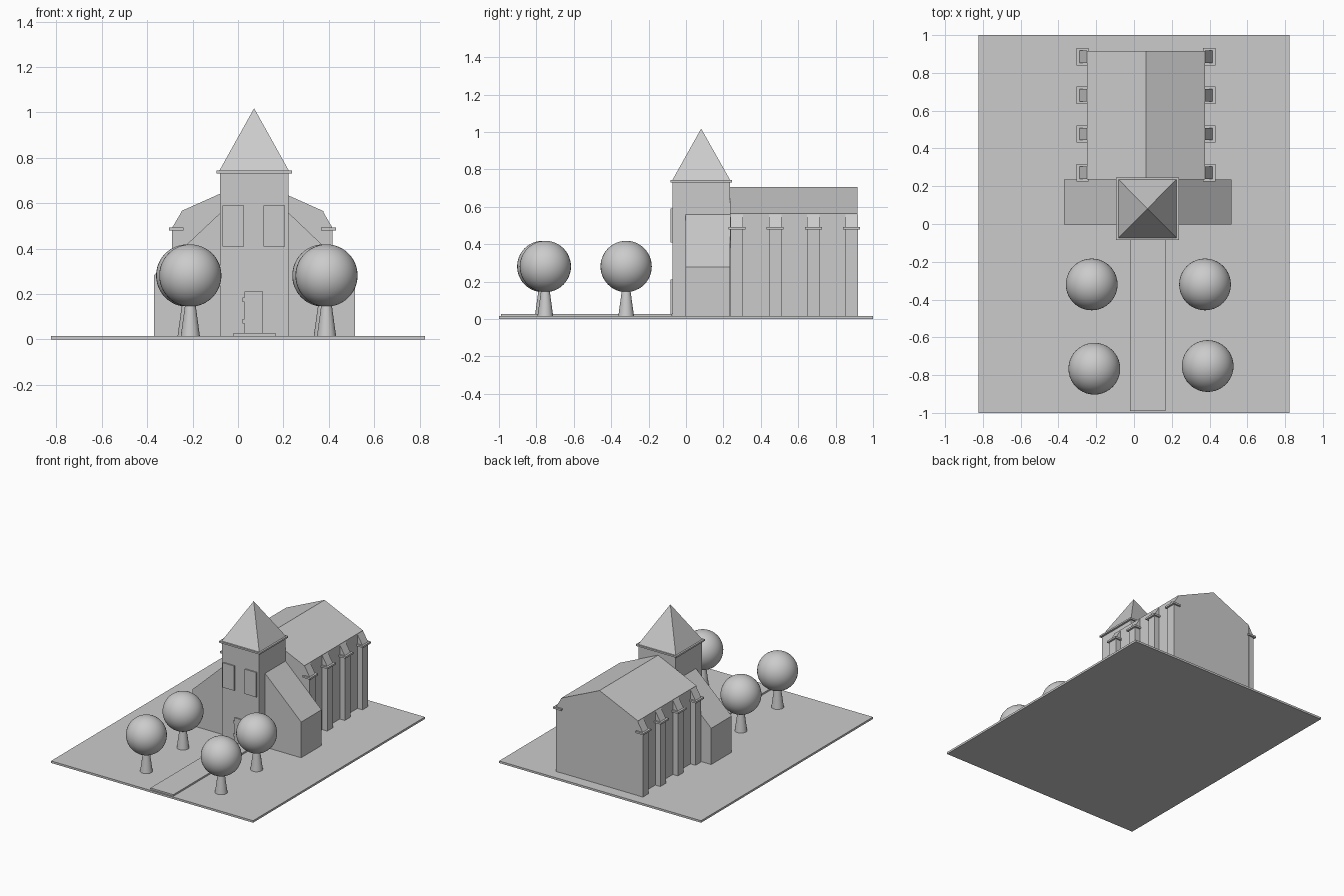
import bpy
import bmesh

cube = bpy.data.objects.get("Cube")
if cube:
    bpy.data.objects.remove(cube, do_unlink=True)

grey = bpy.data.materials.new("plain_grey")
grey.use_nodes = True
colour = (0.6, 0.6, 0.6, 1)
grey.diffuse_color = colour
grey.node_tree.nodes["Principled BSDF"].inputs["Base Color"].default_value = colour


def finish(name, bm, smooth=False):
    bmesh.ops.recalc_face_normals(bm, faces=bm.faces)
    for f in bm.faces:
        f.smooth = smooth
    mesh = bpy.data.meshes.new(name)
    bm.to_mesh(mesh)
    bm.free()
    mesh.materials.append(grey)
    obj = bpy.data.objects.new(name, mesh)
    bpy.context.collection.objects.link(obj)
    return obj


def prism(name, profile, y0, y1):
    """Extrude an x-z profile from y0 to y1."""
    bm = bmesh.new()
    face = bm.faces.new([bm.verts.new((x, y0, z)) for x, z in profile])
    ext = bmesh.ops.extrude_face_region(bm, geom=[face])
    for v in ext["geom"]:
        if isinstance(v, bmesh.types.BMVert):
            v.co.y = y1
    return finish(name, bm)


def box(name, x0, x1, y0, y1, z0, z1):
    return prism(name, [(x0, z0), (x1, z0), (x1, z1), (x0, z1)], y0, y1)


def tree(name, x, y):
    # Tapered trunk under a round crown
    bm = bmesh.new()
    bmesh.ops.create_cone(bm, cap_ends=True, segments=24, radius1=0.042,
                          radius2=0.02, depth=0.16)
    bmesh.ops.translate(bm, verts=bm.verts, vec=(x, y, GROUND + 0.08))
    trunk = finish(name + "_trunk", bm, True)
    bm = bmesh.new()
    bmesh.ops.create_uvsphere(bm, u_segments=40, v_segments=24, radius=0.137)
    bmesh.ops.translate(bm, verts=bm.verts, vec=(x, y, 0.281))
    finish(name + "_crown", bm, True)
    bpy.ops.object.select_all(action="DESELECT")
    trunk.select_set(True)
    bpy.context.view_layer.objects.active = trunk
    bpy.ops.object.shade_smooth_by_angle()


GROUND = 0.015
box("ground_slab", -0.823, 0.823, -1, 1, 0, GROUND)
box("path", -0.02, 0.166, -0.99, -0.075, GROUND, 0.027)

# Nave with gabled roof
LEFT, RIGHT, FRONT, BACK, EAVE = -0.25, 0.376, 0.235, 0.917, 0.565
MID = (LEFT + RIGHT) / 2
box("nave_walls", LEFT, RIGHT, FRONT, BACK, GROUND, EAVE)
prism("nave_roof", [(LEFT, EAVE), (RIGHT, EAVE), (MID, 0.705)], FRONT, BACK)

# Buttresses with caps and sloping tops along both sides
for side, wall, s in (("right", LEFT, -1), ("left", RIGHT, 1)):
    for i in range(4):
        y = 0.272 + i * 0.2045
        tag = f"{side}_buttress_{i + 1}"
        out = wall + s * 0.041
        prism(tag, [(wall, GROUND), (out, GROUND), (out, 0.49), (wall, EAVE - 0.005)],
              y - 0.033, y + 0.033)
        box(tag + "_cap", wall - s * 0.01, wall + s * 0.055,
            y - 0.046, y + 0.046, 0.479, 0.492)

# Lean-to wings either side of the tower
prism("left_wing", [(0.22, GROUND), (0.516, GROUND), (0.516, 0.278), (0.22, 0.56)],
      -0.002, FRONT)
prism("right_wing", [(-0.08, GROUND), (-0.37, GROUND), (-0.37, 0.282), (-0.08, 0.555)],
      -0.002, FRONT)

# Tower, cornice and spire
box("tower", -0.08, 0.222, -0.073, 0.235, GROUND, 0.735)
box("tower_cornice", -0.095, 0.237, -0.084, 0.246, 0.731, 0.743)
bm = bmesh.new()
apex = bm.verts.new((0.071, 0.081, 1.018))
ring = [bm.verts.new((x, y, 0.743)) for x, y in
        ((-0.082, -0.073), (0.224, -0.073), (0.224, 0.236), (-0.082, 0.236))]
bm.faces.new(ring)
for i in range(4):
    bm.faces.new((ring[i], ring[(i + 1) % 4], apex))
finish("spire", bm)

# Windows, door and hinges on the tower front
for side, x in (("right", -0.068), ("left", 0.112)):
    box(side + "_window", x, x + 0.094, -0.082, -0.073, 0.408, 0.59)
box("door", 0.028, 0.11, -0.082, -0.073, 0.027, 0.21)
for name, z in (("lower_hinge", 0.08), ("upper_hinge", 0.175)):
    box(name, 0.02, 0.03, -0.082, -0.073, z - 0.01, z + 0.01)

# Trees flanking the path
for name, x, y in (("tree_back_right", -0.224, -0.32), ("tree_back_left", 0.376, -0.32),
                   ("tree_front_right", -0.21, -0.766), ("tree_front_left", 0.39, -0.752)):
    tree(name, x, y)
